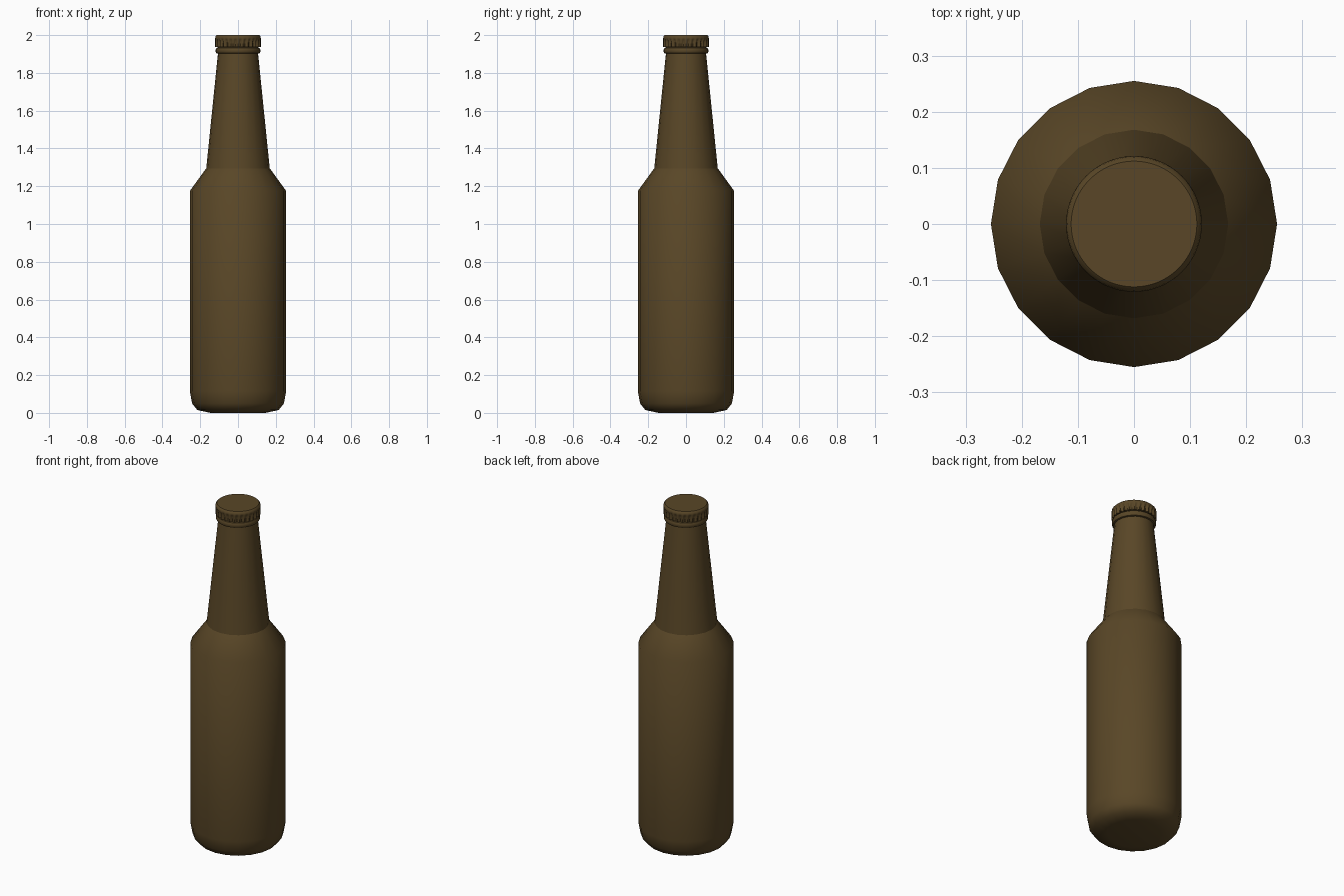
import bpy, bmesh
from math import cos, sin, pi, radians

if "Cube" in bpy.data.objects:
    bpy.data.objects.remove(bpy.data.objects["Cube"])

glass = bpy.data.materials.new("brown_glass")
glass.diffuse_color = (0.10, 0.062, 0.02, 1)
glass.use_nodes = True
glass.node_tree.nodes["Principled BSDF"].inputs["Base Color"].default_value = glass.diffuse_color


def lathe(name, profile, sides, angle=40, crimps=0, cap_bottom=True, cap_top=True):
    """Revolve (radius, height, crimp depth) points around z."""
    bm = bmesh.new()
    rings = []
    for r, z, depth in profile:
        ring = []
        for i in range(sides):
            a = 2 * pi * i / sides
            rad = r - depth * (0.5 - 0.5 * cos(crimps * a))
            ring.append(bm.verts.new((rad * cos(a), rad * sin(a), z)))
        rings.append(ring)
    for low, high in zip(rings, rings[1:]):
        for i in range(sides):
            j = (i + 1) % sides
            bm.faces.new((low[i], low[j], high[j], high[i]))
    if cap_bottom:
        bm.faces.new(rings[0][::-1])
    if cap_top:
        bm.faces.new(rings[-1])
    mesh = bpy.data.meshes.new(name)
    bm.to_mesh(mesh)
    bm.free()
    obj = bpy.data.objects.new(name, mesh)
    bpy.context.collection.objects.link(obj)
    mesh.materials.append(glass)
    bpy.ops.object.select_all(action='DESELECT')
    obj.select_set(True)
    bpy.context.view_layer.objects.active = obj
    bpy.ops.object.shade_smooth_by_angle(angle=radians(angle))
    return obj


def plain(*points):
    return [(r, z, 0) for r, z in points]


# Body with rounded foot and sloped shoulder
lathe("bottle_body", plain((0.145, 0.0), (0.215, 0.015), (0.243, 0.05), (0.255, 0.115),
                           (0.255, 1.175), (0.168, 1.295)), 20, 60, cap_top=False)

# Tapered neck, open where it meets the body
lathe("bottle_neck", plain((0.168, 1.295), (0.106, 1.905)), 20, cap_bottom=False)

# Rounded lip ring under the cap
lathe("bottle_lip", plain((0.104, 1.901), (0.114, 1.904), (0.118, 1.912), (0.118, 1.923),
                          (0.114, 1.932), (0.104, 1.936)), 40)

# Crown cap: crimped skirt blending into a rounded flat top
lathe("crown_cap", [(0.121, 1.938, 0.010), (0.121, 1.965, 0.010), (0.121, 1.977, 0.004),
                    (0.121, 1.983, 0), (0.119, 1.993, 0), (0.112, 2.0, 0)],
      168, 45, crimps=28)
